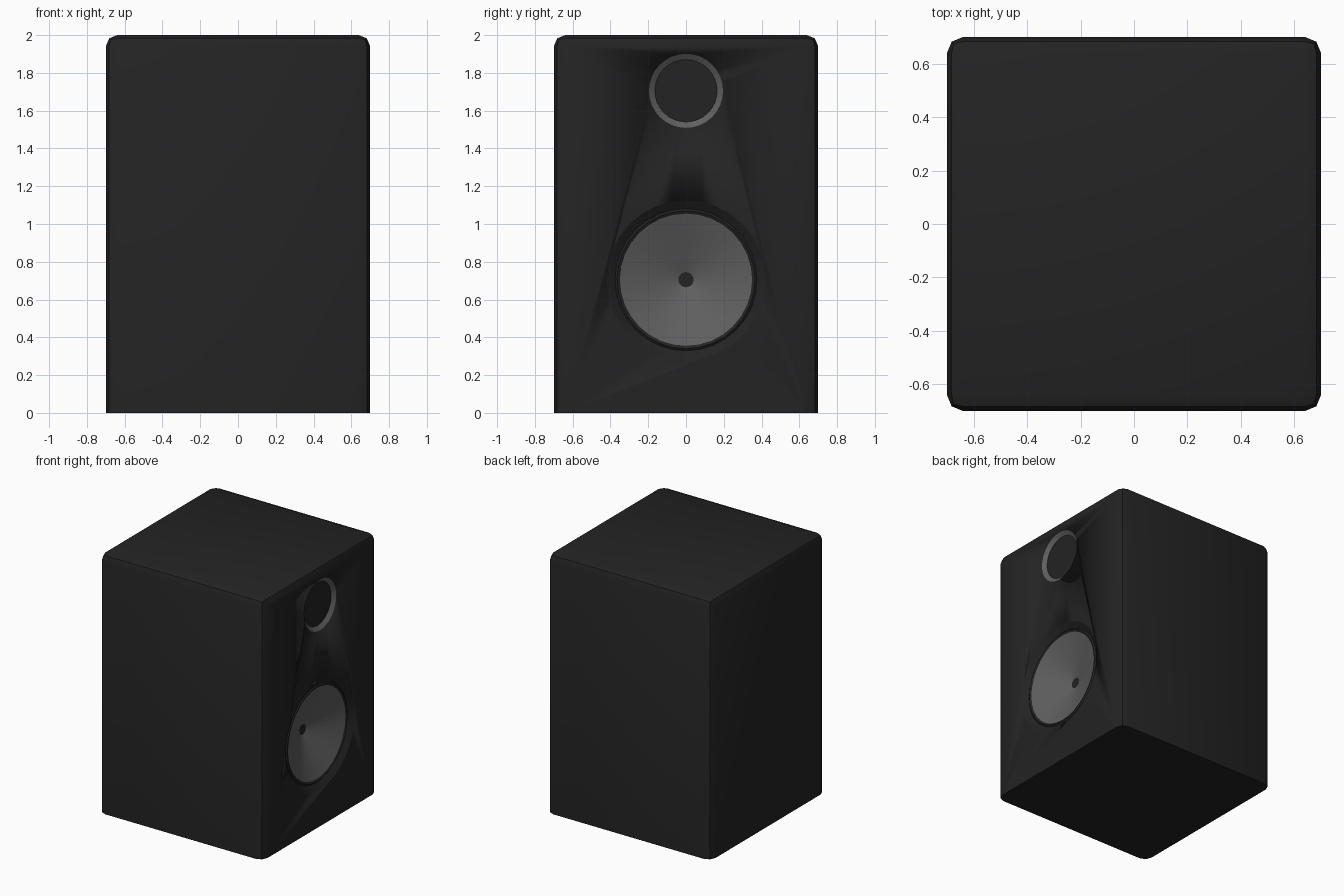
import bpy, bmesh, math

if "Cube" in bpy.data.objects:
    bpy.data.objects.remove(bpy.data.objects["Cube"])

SEG = 32
FACE_X = 0.7


def material(name, v):
    m = bpy.data.materials.new(name)
    m.diffuse_color = (v, v, v, 1)
    m.use_nodes = True
    m.node_tree.nodes["Principled BSDF"].inputs["Base Color"].default_value = m.diffuse_color
    return m


black = material("black_cabinet", 0.017)
grey = material("grey_cone", 0.115)


def finish(bm, name, mat, smooth=30):
    me = bpy.data.meshes.new(name)
    bm.to_mesh(me)
    bm.free()
    ob = bpy.data.objects.new(name, me)
    bpy.context.collection.objects.link(ob)
    me.materials.append(mat)
    bpy.ops.object.select_all(action='DESELECT')
    ob.select_set(True)
    bpy.context.view_layer.objects.active = ob
    bpy.ops.object.shade_smooth_by_angle(angle=math.radians(smooth))
    return ob


def revolve(name, profile, z, mat, closed=False):
    """Spin (radius, depth) points about the x axis on the baffle face."""
    bm = bmesh.new()
    rings = []
    for r, d in profile:
        ring = []
        for i in range(SEG):
            a = 2 * math.pi * i / SEG
            ring.append(bm.verts.new((FACE_X - d, r * math.cos(a), z + r * math.sin(a))))
        rings.append(ring)
    for a, b in zip(rings, rings[1:]):
        for i in range(SEG):
            j = (i + 1) % SEG
            bm.faces.new((a[i], a[j], b[j], b[i]))
    if closed:
        bm.faces.new(rings[0])
        bm.faces.new(rings[-1])
        bmesh.ops.recalc_face_normals(bm, faces=bm.faces)
    return finish(bm, name, mat)


def disc(name, r, d, z, mat):
    bm = bmesh.new()
    bm.faces.new([bm.verts.new((FACE_X - d, r * math.cos(t), z + r * math.sin(t)))
                  for t in (2 * math.pi * i / SEG for i in range(SEG))])
    return finish(bm, name, mat)


# cabinet: box with rounded upright and top edges, square base
bm = bmesh.new()
bmesh.ops.create_cube(bm, size=1)
for v in bm.verts:
    v.co = (v.co.x * 1.4, v.co.y * 1.4, (v.co.z + 0.5) * 2)
edges = [e for e in bm.edges if max(v.co.z for v in e.verts) > 1]
bmesh.ops.bevel(bm, geom=edges, offset=0.06, segments=2, profile=0.5, affect='EDGES')
cabinet = finish(bm, "cabinet", black)

# pockets cut in the baffle for the two drivers
WZ, TZ = 0.705, 1.705
pockets = [
    revolve("woofer_pocket", [(0.42, -0.1), (0.42, 0.004), (0.375, 0.04), (0.35, 0.04),
                              (0.04, 0.16)], WZ, black, True),
    revolve("tweeter_pocket", [(0.196, -0.1), (0.196, 0.004), (0.165, 0.03)], TZ, black, True),
]
for p in pockets:
    p.hide_render = True
    p.hide_viewport = False
    p.display_type = 'WIRE'
    mod = cabinet.modifiers.new(p.name, 'BOOLEAN')
    mod.operation = 'DIFFERENCE'
    mod.solver = 'EXACT'
    mod.object = p

# woofer: sloped rim, raised surround, deep cone, dark centre
revolve("woofer_rim", [(0.42, 0.0), (0.376, 0.03)], WZ, black)
revolve("woofer_surround", [(0.376, 0.03), (0.365, 0.022), (0.35, 0.03)], WZ, black)
revolve("woofer_cone", [(0.35, 0.03), (0.04, 0.15)], WZ, grey)
disc("woofer_centre", 0.04, 0.15, WZ, black)

# tweeter: grey bevelled ring and dark diaphragm
revolve("tweeter_ring", [(0.196, 0.0), (0.165, 0.022)], TZ, grey)
disc("tweeter_diaphragm", 0.165, 0.022, TZ, black)
